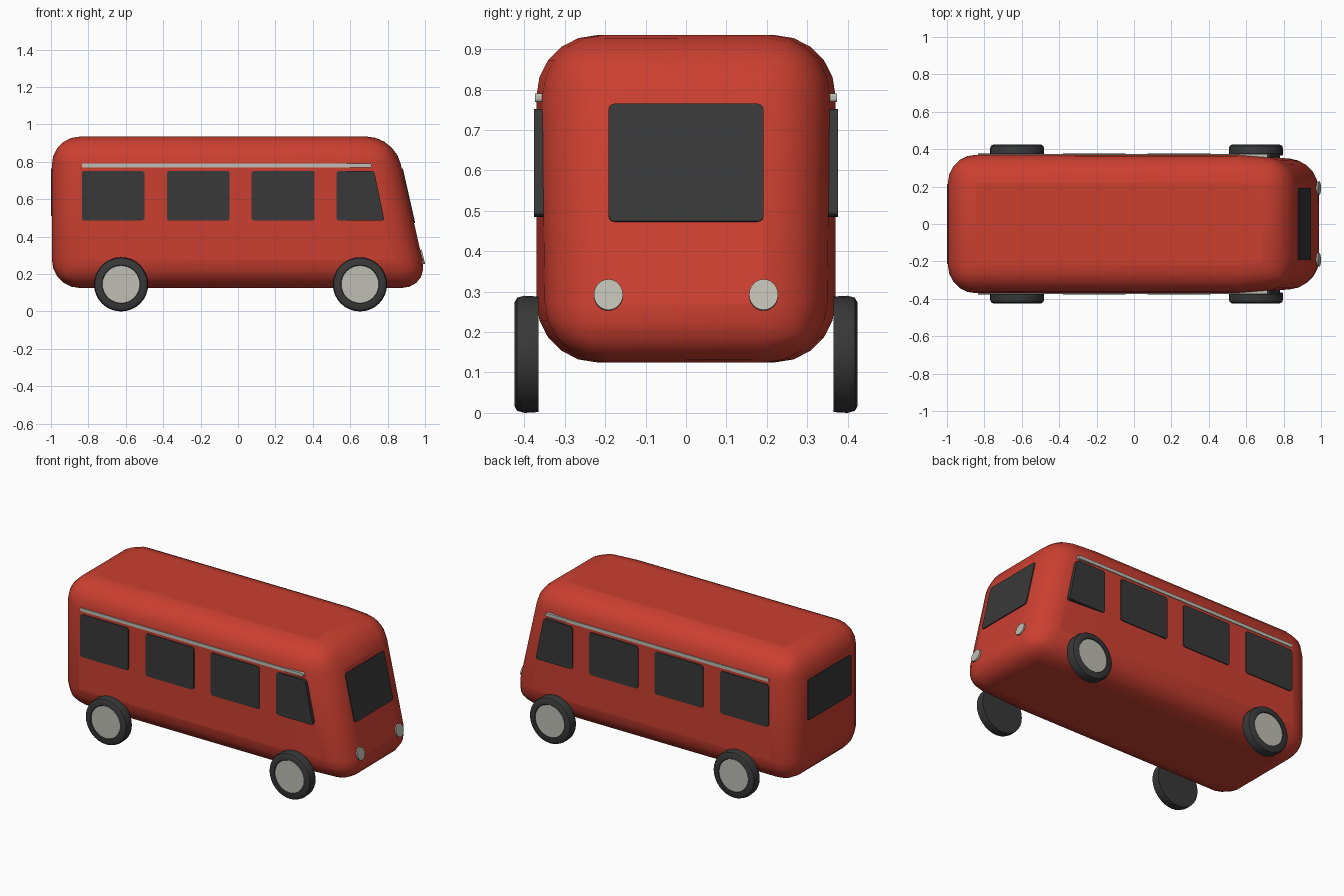
import bpy, bmesh, math
from mathutils import Matrix, Vector

cube = bpy.data.objects.get("Cube")
if cube:
    bpy.data.objects.remove(cube, do_unlink=True)


def material(name, rgb):
    m = bpy.data.materials.new(name)
    m.use_nodes = True
    m.diffuse_color = (*rgb, 1)
    m.node_tree.nodes["Principled BSDF"].inputs["Base Color"].default_value = (*rgb, 1)
    return m


red = material("red paint", (0.6, 0.05, 0.03))
dark = material("dark glass and rubber", (0.04, 0.04, 0.04))
pale = material("pale grey", (0.52, 0.52, 0.46))

BOTTOM, TOP, HALF, BACK = 0.125, 0.935, 0.37, -0.995
SLOPE = 0.226


def front_x(z):
    return 1.02 - SLOPE * (z - BOTTOM)


def finish(name, bm, mats, mirror=False):
    bmesh.ops.recalc_face_normals(bm, faces=bm.faces)
    mesh = bpy.data.meshes.new(name)
    bm.to_mesh(mesh)
    bm.free()
    ob = bpy.data.objects.new(name, mesh)
    bpy.context.collection.objects.link(ob)
    for m in mats:
        mesh.materials.append(m)
    if mirror:
        mod = ob.modifiers.new("mirror", 'MIRROR')
        mod.use_axis = (False, True, False)
    return ob


def smooth(ob, angle):
    bpy.ops.object.select_all(action='DESELECT')
    ob.select_set(True)
    bpy.context.view_layer.objects.active = ob
    bpy.ops.object.shade_smooth_by_angle(angle=math.radians(angle))


def plate(name, points, push, mat, corner=0.015, mirror=False):
    """Flat outline with rounded corners, extruded along push."""
    bm = bmesh.new()
    face = bm.faces.new([bm.verts.new(p) for p in points])
    if corner:
        bmesh.ops.bevel(bm, geom=face.verts[:], offset=corner, segments=3,
                        profile=0.5, affect='VERTICES')
    out = bmesh.ops.extrude_face_region(bm, geom=bm.faces[:])
    moved = [g for g in out["geom"] if isinstance(g, bmesh.types.BMVert)]
    bmesh.ops.translate(bm, verts=moved, vec=push)
    return finish(name, bm, [mat], mirror)


# Body: three rectangular rings, narrowing and leaning back at the nose
bm = bmesh.new()
rings = []
for low_x, high_x, w in ((BACK, BACK, HALF), (0.55, 0.55, HALF),
                         (front_x(BOTTOM), front_x(TOP), 0.34)):
    rings.append([bm.verts.new(p) for p in (
        (low_x, -w, BOTTOM), (low_x, w, BOTTOM), (high_x, w, TOP), (high_x, -w, TOP))])
bm.faces.new(rings[0])
bm.faces.new(rings[-1])
for a, b in zip(rings, rings[1:]):
    for i in range(4):
        j = (i + 1) % 4
        bm.faces.new((a[i], a[j], b[j], b[i]))
body = finish("body", bm, [red])
bevel = body.modifiers.new("round edges", 'BEVEL')
bevel.width = 0.15
bevel.segments = 5
bevel.limit_method = 'ANGLE'
bevel.angle_limit = math.radians(30)
smooth(body, 40)

# Side windows, the foremost one with a slanted pillar
LOW, HIGH, INNER = 0.485, 0.752, -0.345
outward = (0, -0.031, 0)
for name, x0, x1, lean in (("rear", -0.835, -0.5, 0), ("middle", -0.38, -0.045, 0),
                           ("forward", 0.072, 0.41, 0), ("driver", 0.527, 0.783, 0.055)):
    plate(name + "_side_windows",
          [(x0, INNER, LOW), (x1, INNER, LOW), (x1 - lean, INNER, HIGH), (x0, INNER, HIGH)],
          outward, dark, mirror=True)

# Trim strips above the windows
plate("trim_strips", [(x, -0.345, z) for x, z in
                      ((-0.835, 0.77), (0.715, 0.77), (0.715, 0.791), (-0.835, 0.791))],
      (0, -0.029, 0), pale, corner=0.007, mirror=True)

# Windshield and rear window
normal = Vector((1, 0, SLOPE)).normalized()
plate("windshield", [(front_x(z), y, z) for y, z in
                     ((-0.192, 0.473), (0.192, 0.473), (0.192, 0.764), (-0.192, 0.764))],
      normal * 0.006, dark)
plate("rear_window", [(BACK, y, z) for y, z in
                      ((-0.215, 0.51), (0.215, 0.51), (0.215, 0.765), (-0.215, 0.765))],
      (-0.005, 0, 0), dark)

# Headlights
ring = [2 * math.pi * i / 24 for i in range(24)]
plate("headlights", [(front_x(z), y, z) for y, z in
                     ((-0.192 + 0.036 * math.cos(a), 0.291 + 0.038 * math.sin(a)) for a in ring)],
      normal * 0.009, pale, corner=0, mirror=True)

# Wheels: a turned tyre profile with a pale disc for the hub
profile = [(0.0, -0.365), (0.143, -0.365), (0.145, -0.4), (0.14, -0.418),
           (0.127, -0.425), (0.103, -0.425), (0.1, -0.421), (0.0, -0.421)]
for name, x in (("rear_wheels", -0.625), ("front_wheels", 0.652)):
    bm = bmesh.new()
    verts = [bm.verts.new((r, y, 0)) for r, y in profile]
    edges = [bm.edges.new(pair) for pair in zip(verts, verts[1:])]
    bmesh.ops.spin(bm, geom=verts + edges, cent=(0, 0, 0), axis=(0, 1, 0),
                   angle=2 * math.pi, steps=32, use_duplicate=False)
    bmesh.ops.remove_doubles(bm, verts=bm.verts, dist=0.0005)
    for f in bm.faces:
        c = f.calc_center_median()
        f.material_index = int(c.y < -0.42 and math.hypot(c.x, c.z) < 0.1)
    bmesh.ops.transform(bm, matrix=Matrix.Translation((x, 0, 0.145)), verts=bm.verts)
    smooth(finish(name, bm, [dark, pale], mirror=True), 30)
